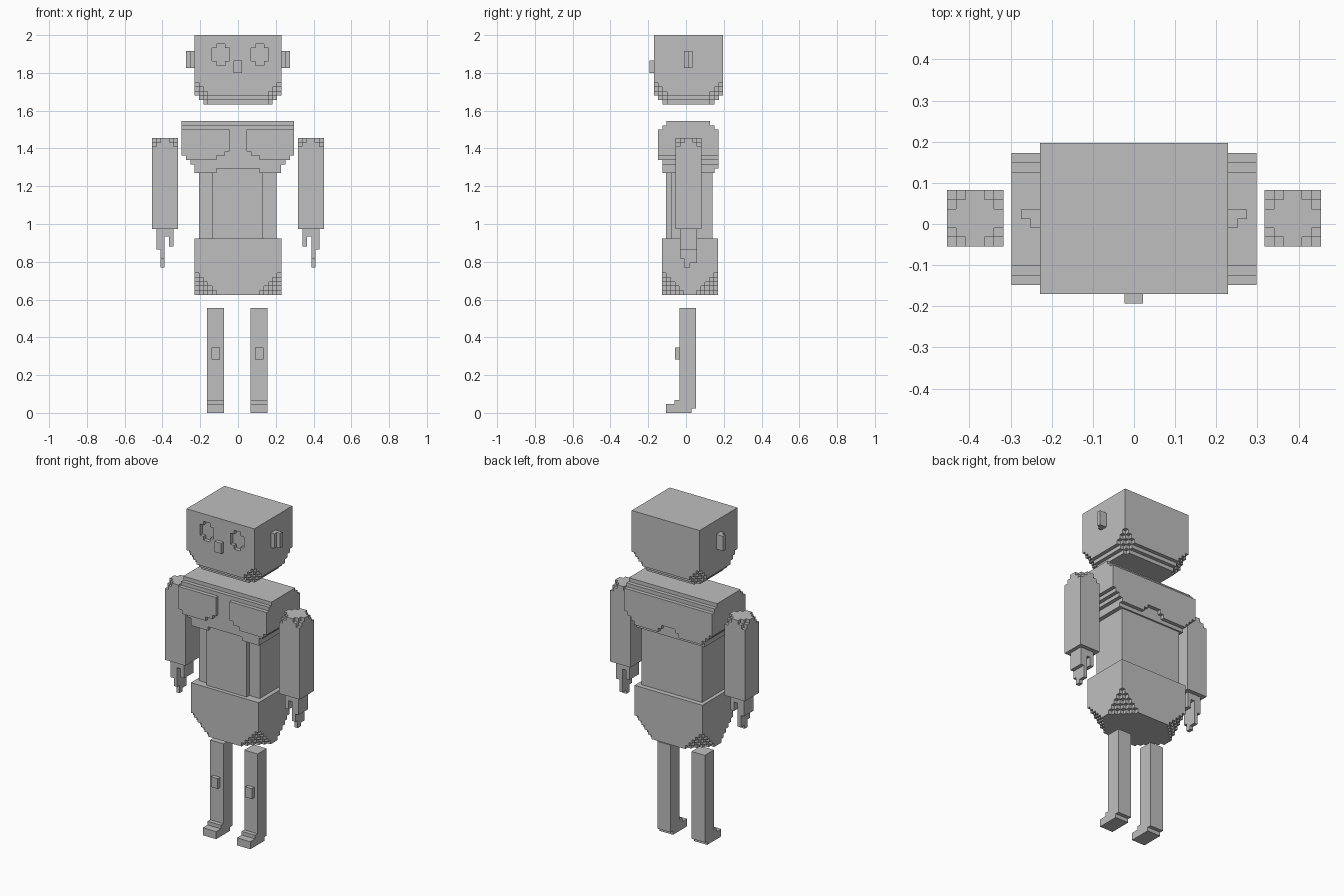
import bpy, bmesh, math
from mathutils import Vector

if "Cube" in bpy.data.objects:
    bpy.data.objects.remove(bpy.data.objects["Cube"])

V = 0.0229  # block size

grey = bpy.data.materials.new("plain_grey")
grey.diffuse_color = (0.52, 0.52, 0.52, 1)
grey.use_nodes = True
grey.node_tree.nodes["Principled BSDF"].inputs["Base Color"].default_value = grey.diffuse_color


def finish(name, bm):
    bmesh.ops.recalc_face_normals(bm, faces=bm.faces)
    me = bpy.data.meshes.new(name)
    bm.to_mesh(me)
    bm.free()
    me.materials.append(grey)
    ob = bpy.data.objects.new(name, me)
    bpy.context.collection.objects.link(ob)
    return ob


def boxes(name, spans):
    """One object from (x0, x1, y0, y1, z0, z1) boxes."""
    bm = bmesh.new()
    for x0, x1, y0, y1, z0, z1 in spans:
        vs = bmesh.ops.create_cube(bm, size=1)["verts"]
        for v in vs:
            v.co = Vector((x1 if v.co.x > 0 else x0,
                           y1 if v.co.y > 0 else y0,
                           z1 if v.co.z > 0 else z0))
    return finish(name, bm)


def blocks(name, origin, size, keep):
    """Stepped solid: outer skin of all grid cells for which keep(i, j, k) holds."""
    nx, ny, nz = size
    cells = {(i, j, k) for i in range(nx) for j in range(ny) for k in range(nz) if keep(i, j, k)}
    bm = bmesh.new()
    verts = {}

    def vert(p):
        if p not in verts:
            verts[p] = bm.verts.new([origin[a] + V * p[a] for a in range(3)])
        return verts[p]

    for c in sorted(cells):
        for a in range(3):
            for s in (0, 1):
                n = list(c)
                n[a] += 2 * s - 1
                if tuple(n) in cells:
                    continue
                quad = []
                for u, w in ((0, 0), (1, 0), (1, 1), (0, 1)):
                    p = list(c)
                    p[a] += s
                    p[(a + 1) % 3] += u
                    p[(a + 2) % 3] += w
                    quad.append(vert(tuple(p)))
                bm.faces.new(quad if s else quad[::-1])
    bmesh.ops.dissolve_limit(bm, angle_limit=math.radians(1), verts=bm.verts, edges=bm.edges)
    return finish(name, bm)


def edge(i, n):
    return min(i, n - 1 - i)


# Head: stepped jaw, cut lower corners, recessed eyes
def head_cell(i, j, k):
    dx, dy = edge(i, 20), edge(j, 16)
    if min(dx, dy) < 2 - k or dx + dy < 5 - k:
        return False
    for c in (4, 13):
        if j == 0 and c <= i < c + 4 and 9 <= k <= 13:
            if i in (c + 1, c + 2) or 10 <= k <= 12:
                return False
    return True


blocks("head", (-0.229, -0.17, 2 - 16 * V), (20, 16, 16), head_cell)
boxes("nose", [(-0.023, 0.022, -0.193, -0.17, 1.80, 1.865)])
for side, s in (("left", -1), ("right", 1)):
    boxes(side + "_ear", [
        (min(s * .229, s * .252), max(s * .229, s * .252), -0.01, 0.035, 1.825, 1.915),
        (min(s * .252, s * .275), max(s * .252, s * .275), 0.012, 0.035, 1.825, 1.915)])


# Chest: stepped shoulders, raised chest plates, scalloped lower edge
def chest_cell(i, j, k):
    dx, t = edge(i, 26), 11 - k
    if edge(j, 14) < 2 - t:
        return False
    if dx < min(3, max(0, 4 - k)):
        return False
    if j == 0:
        reach = {3: 8, 4: 10}.get(k, 11)
        return k >= 3 and dx < reach
    if j == 13:
        return k >= 3 or (k == 2 and dx < 11) or (k == 1 and 3 <= dx < 10)
    return not (k == 0 and dx >= 8 and j < 3)


blocks("chest", (-0.298, -0.148, 1.27), (26, 14, 12), chest_cell)

# Waist with raised belly plate
boxes("waist", [(-0.206, 0.203, -0.08, 0.14, 0.92, 1.28)])
boxes("belly_plate", [(-0.138, 0.132, -0.105, -0.08, 0.92, 1.293)])

# Pelvis with cut lower corners
blocks("pelvis", (-0.229, -0.128, 0.625), (20, 13, 13),
       lambda i, j, k: edge(i, 20) + edge(j, 13) >= 5 - k)

# Arms, hands and legs
for side, s in (("left", -1), ("right", 1)):
    blocks(side + "_arm", (0.317 if s > 0 else -0.455, -0.055, 1.455 - 21 * V), (6, 6, 21),
           lambda i, j, k: edge(i, 6) + edge(j, 6) >= k - 18)

    def mx(a, b):
        return (a, b) if s > 0 else (-b, -a)
    boxes(side + "_hand", [
        (*mx(0.388, 0.432), -0.033, 0.057, 0.866, 0.976),   # outer palm
        (*mx(0.365, 0.388), -0.033, 0.057, 0.935, 0.976),   # web
        (*mx(0.342, 0.365), -0.033, 0.057, 0.882, 0.976),   # thumb
        (*mx(0.388, 0.410), -0.033, 0.057, 0.818, 0.866),   # finger
        (*mx(0.388, 0.410), -0.010, 0.057, 0.793, 0.818),
        (*mx(0.388, 0.410), -0.010, 0.020, 0.771, 0.793)])

    x = 0.067 if s > 0 else -0.164
    boxes(side + "_leg", [(x, x + 0.09, -0.035, 0.053, 0.023, 0.555)])
    boxes(side + "_foot", [(x, x + 0.09, -0.105, 0.03, 0, 0.046),
                           (x, x + 0.09, -0.06, 0.03, 0.046, 0.068)])
    boxes(side + "_knee", [(x + 0.023, x + 0.068, -0.059, -0.035, 0.283, 0.346)])
